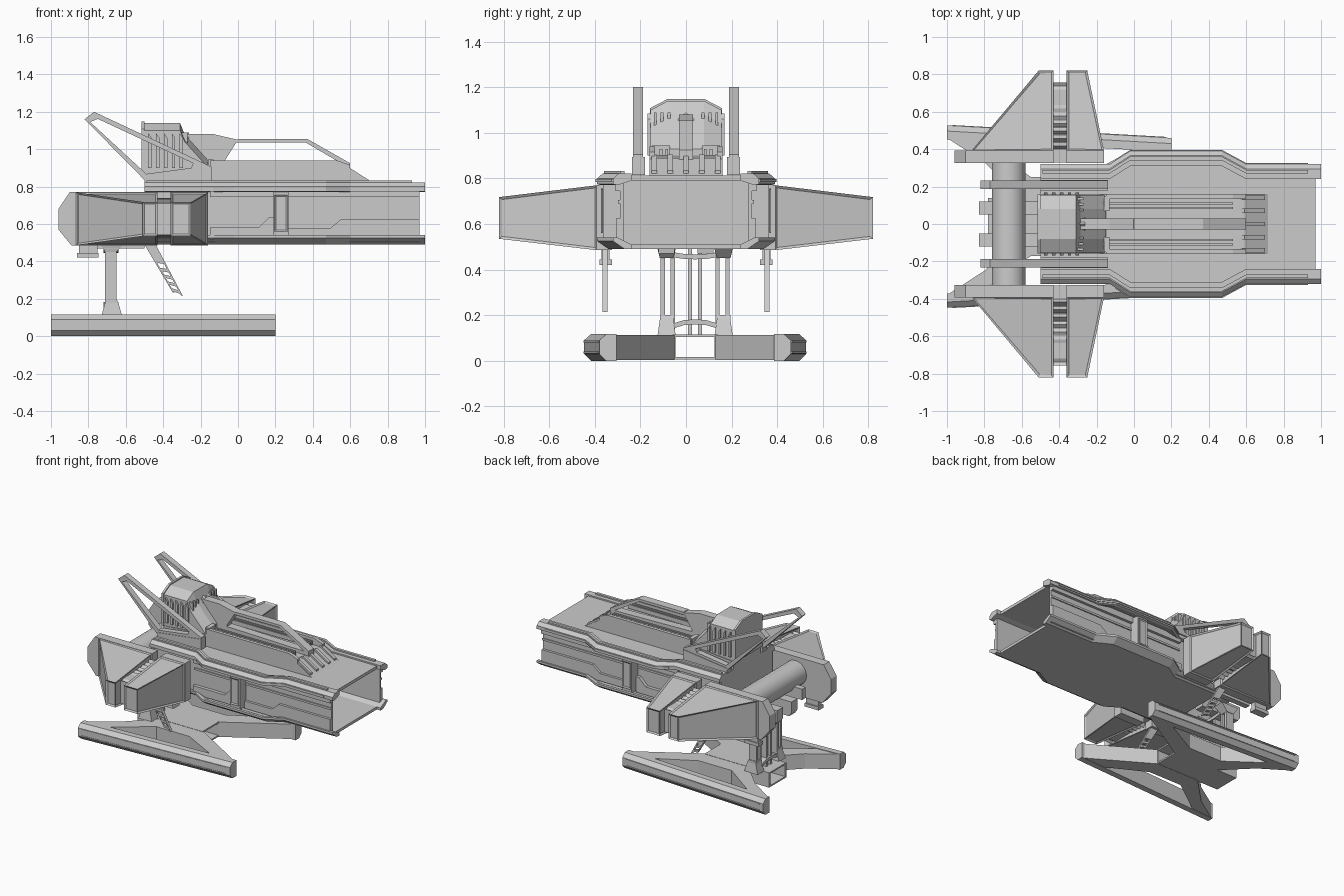
import bpy, bmesh, math
from mathutils import Vector

if "Cube" in bpy.data.objects:
    bpy.data.objects.remove(bpy.data.objects["Cube"])

def obj(name, verts, faces, inset=None):
    me = bpy.data.meshes.new(name)
    bm = bmesh.new()
    vs = [bm.verts.new(v) for v in verts]
    for f in faces:
        bm.faces.new([vs[i] for i in f])
    bmesh.ops.recalc_face_normals(bm, faces=bm.faces[:])
    if inset:
        bmesh.ops.inset_individual(bm, faces=bm.faces[:], thickness=inset[0], depth=inset[1])
    bm.to_mesh(me)
    bm.free()
    o = bpy.data.objects.new(name, me)
    bpy.context.collection.objects.link(o)
    return o

def loft(name, rings, inset=None):
    n, m = len(rings[0]), len(rings)
    faces = [tuple(range(n)), tuple((m - 1) * n + i for i in range(n))]
    for r in range(m - 1):
        for i in range(n):
            j = (i + 1) % n
            faces.append((r*n + i, r*n + j, (r+1)*n + j, (r+1)*n + i))
    return obj(name, [v for r in rings for v in r], faces, inset)

def put(p, axis, d):
    return {'x': (d, p[0], p[1]), 'y': (p[0], d, p[1]), 'z': (p[0], p[1], d)}[axis]

def prism(name, pts, axis, a, b, inset=None):
    return loft(name, [[put(p, axis, d) for p in pts] for d in (a, b)], inset)

def box(name, x0, x1, y0, y1, z0, z1):
    return prism(name, [(x0, y0), (x1, y0), (x1, y1), (x0, y1)], 'z', z0, z1)

def frame(name, outer, inner, axis, a, b):
    """Extruded outline with a matching hole."""
    n = len(outer)
    v = [put(p, axis, d) for d in (a, b) for ring in (outer, inner) for p in ring]
    f = []
    for i in range(n):
        j = (i + 1) % n
        f += [(i, j, n+j, n+i), (2*n+i, 2*n+j, 3*n+j, 3*n+i),
              (i, j, 2*n+j, 2*n+i), (n+i, n+j, 3*n+j, 3*n+i)]
    return obj(name, v, f)

# hull: bulging plan outline, plates, edge rails and open-ended walls
STATIONS = [(-0.5, .32), (-0.13, .32), (-0.02, .39), (.47, .39), (.6, .32), (1.0, .32)]
plan = [(x, w - .05) for x, w in STATIONS[:-1]] + [(.97, .27)]
plan += [(x, -y) for x, y in reversed(plan)]
prism("hull_top_plate", plan, 'z', .79, .812)
prism("hull_bottom_plate", plan, 'z', .49, .51)
box("hull_back_wall", -.5, -.48, -.3, .3, .5, .8)
for s in (1, -1):
    def rail(name, section, stations=STATIONS):
        loft(name, [[(x, s * (w + d), z) for d, z in section] for x, w in stations])
    rail("top_rail", [(-.02, .77), (0, .775), (0, .80), (-.025, .822), (-.08, .822), (-.08, .79)])
    rail("bottom_rail", [(0, .54), (-.02, .54), (-.08, .51), (-.08, .49), (-.05, .49), (0, .525)])
    rail("rail_strip", [(-.03, .82), (-.03, .832), (-.05, .832), (-.05, .82)],
         [(-.49, .32)] + STATIONS[1:5] + [(.93, .32)])
    rail("rail_side_strip", [(-.01, .785), (.006, .785), (.006, .797), (-.01, .797)],
         [(-.1, .34)] + STATIONS[2:5] + [(.93, .32)])
    box("hull_side_wall", -.5, .97, s * .275, s * .29, .5, .8)
    box("side_post", .19, .27, s * .28, s * .365, .53, .78)
    prism("side_post_trim", [(.195, .56), (.265, .56), (.265, .755), (.195, .755)], 'y',
          s * .36, s * .373, (.012, -.006))
    # stepped cladding between the rails
    prism("side_step_rear", [(-.15, .52), (.19, .52), (.19, .635), (.165, .635), (.11, .58), (-.15, .58)],
          'y', s * .285, s * .315)
    prism("side_step_front", [(.27, .52), (.97, .52), (.97, .625), (.55, .625), (.49, .575), (.27, .575)],
          'y', s * .285, s * .308)
    prism("side_upper_clad", [(-.15, .745), (.97, .745), (.97, .79), (-.15, .79)], 'y', s * .285, s * .31)
    box("side_pipe", -.15, .97, s * .285, s * .298, .69, .705)

# deck superstructure with sloped front ramp
prism("deck_body", [(-.5, .8), (-.5, .87), (-.15, .9), (.59, .89), (.72, .81)], 'y', -.16, .16)
for i in range(5):
    y = -.14 + i * .07
    prism("ramp_rib", [(.56, .89), (.59, .905), (.70, .835), (.70, .81)], 'y', y - .012, y + .012)
for s in (1, -1):
    prism("deck_side_rail", [(-.15, .9), (-.15, .94), (.53, .94), (.6, .915), (.6, .885)], 'y', s * .135, s * .16)
    for y in (.085, .11):
        box("deck_rod", -.3, .53, s * (y - .006), s * (y + .006), .9, .93)
    box("deck_rod_clamp", -.32, -.29, s * .07, s * .15, .88, .945)
    box("deck_rod_clamp", -.16, -.13, s * .07, s * .15, .88, .945)

# central spine fin with an open handle
prism("spine_base", [(-.3, .88), (-.3, .935), (.6, .915), (.6, .88)], 'y', -.03, .03)
prism("spine_fin", [(-.3, .9), (-.3, 1.08), (-.13, 1.08), (0, 1.05), (-.07, .94), (-.07, .9)], 'y', -.03, .03)
prism("spine_handle", [(-.01, 1.035), (0, 1.055), (.37, 1.055), (.6, .925), (.6, .89), (.55, .925), (.36, 1.037)],
      'y', -.03, .03)

# cabin with chamfered roof, ribs and window
def cabin_ring(x, top):
    return [(x, y, z) for y, z in ((-.155, .86), (.155, .86), (.155, top - .04), (.08, top),
                                   (-.08, top), (-.155, top - .04))]
loft("cabin", [cabin_ring(-.5, 1.14), cabin_ring(-.31, 1.14), cabin_ring(-.285, 1.08), cabin_ring(-.15, .93)])
loft("cabin_rear_lip", [[(x, y * 1.02, z + .008) for x, y, z in cabin_ring(x, 1.14)] for x in (-.515, -.5)])
for s in (1, -1):
    for i in range(5):
        x = -.48 + i * .042
        prism("cabin_rib", [(x, .9), (x + .018, .9), (x + .018, 1.06), (x, 1.085)], 'y', s * .15, s * .168)
    for y in (.075, .105, .135):
        box("cabin_front_rib", -.31, -.27, s * (y - .006), s * (y + .006), .92, 1.09)
prism("cabin_window", [(-.035, .93), (.035, .93), (.035, 1.06), (0, 1.09), (-.035, 1.06)], 'x', -.3, -.262)

# swept antenna frames
for s in (1, -1):
    frame("antenna_frame", [(-.82, 1.16), (-.77, 1.2), (-.14, .905), (-.14, .835), (-.5, .835)],
          [(-.79, 1.145), (-.75, 1.162), (-.24, .925), (-.25, .9), (-.49, .868)], 'y', s * .188, s * .232)
    prism("antenna_foot", [(-.5, .815), (-.5, .85), (-.14, .895), (-.14, .815)], 'y', s * .18, s * .236)

# axle between the pods, with brackets
bpy.ops.mesh.primitive_cylinder_add(vertices=32, radius=.09, depth=.68, location=(-.67, 0, .65),
                                    rotation=(math.pi / 2, 0, 0))
bpy.context.object.name = "axle"
bpy.ops.object.shade_smooth_by_angle()
for s in (1, -1):
    prism("axle_bracket", [(-.83, .5), (-.81, .47), (-.5, .47), (-.48, .62), (-.56, .62), (-.7, .58), (-.83, .58)],
          'y', s * .05, s * .12)
    box("axle_side_arm", -.82, -.48, s * .188, s * .23, .54, .62)

# split tapered pods
def pod_ring(x0, x1, y, z0, z1):
    return [(x0, y, z0), (x1, y, z0), (x1, y, z1), (x0, y, z1)]
for s in (1, -1):
    prism("pod_rear_root", [(-.96, .57), (-.96, .68), (-.9, .77), (-.43, .77), (-.43, .485), (-.89, .485)],
          'y', s * .325, s * .392)
    prism("pod_front_root", [(-.36, .485), (-.36, .77), (-.16, .77), (-.16, .485)], 'y', s * .325, s * .392)
    for n, a, b in (("rear", (-.87, -.43), (-.51, -.43)), ("front", (-.36, -.16), (-.36, -.25))):
        loft("pod_" + n, [pod_ring(*a, s * .39, .485, .77), pod_ring(*b, s * .82, .535, .718)], (.016, -.008))
    box("pod_core", -.44, -.35, s * .33, s * .72, .54, .71)
    for i in range(9):   # bellows folds
        y, t = .4 + i * .04, i * .005
        loft("bellows_fold", [[(-.435, s * (y + d), z0), (-.355, s * (y + d), z0),
                               (-.355, s * (y + d), z1), (-.435, s * (y + d), z1)]
             for d, z0, z1 in ((0, .54, .71), (.018, .515 + t, .74 - t), (.036, .54, .71))])
    # hanging thruster stub
    box("stub_neck", -.85, -.75, s * .335, s * .37, .44, .49)
    box("stub_foot", -.86, -.745, s * .325, s * .38, .42, .445)
    # slotted ladder blade
    def at(t, u):
        left = Vector((-.5, .49)).lerp(Vector((-.35, .235)), t)
        right = Vector((-.44, .49)).lerp(Vector((-.295, .215)), t)
        return left.lerp(right, u)
    def blade(name, t0, t1, u0, u1):
        prism(name, [at(t0, u0), at(t1, u0), at(t1, u1), at(t0, u1)], 'y', s * .345, s * .366)
    blade("ladder_plate", 0, .38, 0, 1)
    blade("ladder_side", .38, 1, 0, .18)
    blade("ladder_side", .38, 1, .82, 1)
    for t in (.48, .62, .76, .9):
        blade("ladder_rung", t, t + .07, .15, .85)

# landing legs: paired columns with flared ends
C = .04
for k in (-.12, 0, .12):
    for d in (-.022, .022):
        y = C + k + d
        box("leg_column", -.71, -.65, y - .009, y + .009, .11, .49)
for k in (-.125, .125):
    y = C + k
    loft("leg_foot", [[(a, y - w, z), (b, y - w, z), (b, y + w, z), (a, y + w, z)]
                      for a, b, w, z in ((-.73, -.62, .04, .11), (-.71, -.64, .03, .18), (-.71, -.65, .03, .2))])
    loft("leg_head", [[(a, y - w, z), (b, y - w, z), (b, y + w, z), (a, y + w, z)]
                      for a, b, w, z in ((-.71, -.65, .03, .45), (-.74, -.6, .042, .5))])
for z, h in ((.13, .03), (.46, -.015)):
    arch = [(C + .1 * math.cos(a), z + h * math.sin(a)) for a in [i * math.pi / 6 for i in range(7)]]
    prism("leg_arch", arch + [(y, q + .022) for y, q in reversed(arch)], 'x', -.72, -.64)

# base: hollow centre box, spreading arms and long skids
frame("base_tunnel", [(C - .1, .005), (C + .1, .005), (C + .1, .115), (C - .1, .115)],
      [(C - .086, .016), (C + .086, .016), (C + .086, .104), (C - .086, .104)], 'x', -.78, -.25)
for s in (1, -1):
    prism("base_arms", [(x, C + s * y) for x, y in ((-1, .42), (-.8, .29), (-.6, .09), (-.25, .09), (.2, .36),
                        (.02, .37), (-.28, .21), (-.55, .21), (-.84, .42))], 'z', .003, .113)
    loft("skid", [[(x, C + s * (y + d), z) for d, z in ((-.075, 0), (-.03, 0), (0, .03), (0, .09), (-.03, .117), (-.075, .117))]
                  for x, y in ((-1, .487), (.2, .42))])
    for z in (.032, .08):
        loft("skid_trim", [[(x, C + s * (y + d), q) for d, q in ((-.01, z), (.004, z), (.004, z + .008), (-.01, z + .008))]
                           for x, y in ((-.97, .485), (.17, .422))])
